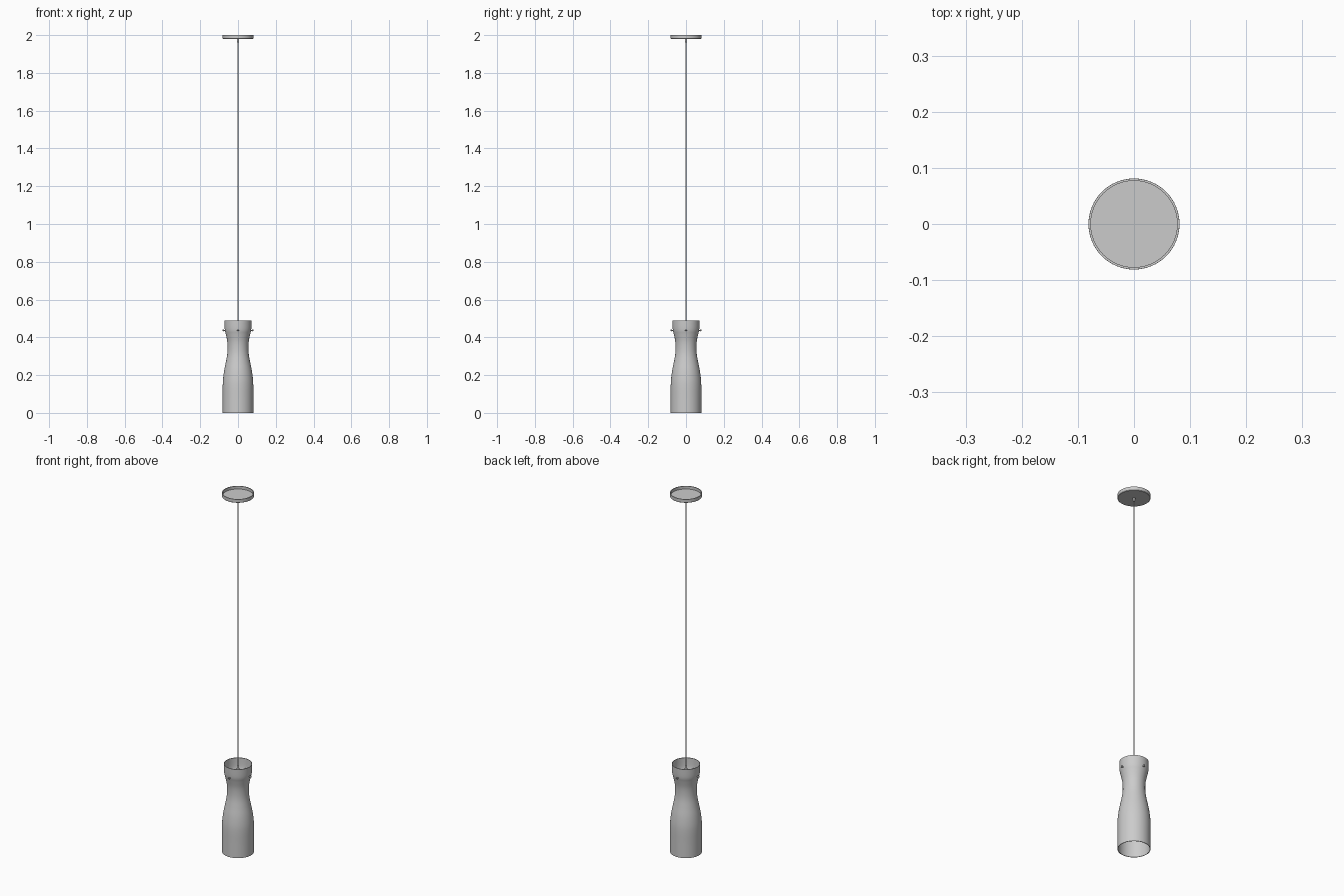
import bpy, bmesh, math
from mathutils import Vector, geometry

if "Cube" in bpy.data.objects:
    bpy.data.objects.remove(bpy.data.objects["Cube"])


def lathe(name, profile, sides=64, closed=False):
    """Spin (radius, z) points around the z axis."""
    bm = bmesh.new()
    verts = [bm.verts.new((r, 0, z)) for r, z in profile]
    pairs = list(zip(verts, verts[1:]))
    if closed:
        pairs.append((verts[-1], verts[0]))
    edges = [bm.edges.new(p) for p in pairs]
    bmesh.ops.spin(bm, geom=verts + edges, axis=(0, 0, 1), cent=(0, 0, 0),
                   angle=math.tau, steps=sides, use_duplicate=False)
    bmesh.ops.remove_doubles(bm, verts=bm.verts, dist=0.00005)
    bmesh.ops.recalc_face_normals(bm, faces=bm.faces)
    mesh = bpy.data.meshes.new(name)
    bm.to_mesh(mesh)
    bm.free()
    obj = bpy.data.objects.new(name, mesh)
    bpy.context.collection.objects.link(obj)
    bpy.ops.object.select_all(action='DESELECT')
    obj.select_set(True)
    bpy.context.view_layer.objects.active = obj
    bpy.ops.object.shade_smooth_by_angle(angle=math.radians(35))
    return obj


def smooth_curve(points, steps=5):
    """Catmull-Rom curve through the profile points."""
    p = [Vector(points[0])] + [Vector(q) for q in points] + [Vector(points[-1])]
    out = []
    for i in range(1, len(p) - 2):
        a, b, c, d = p[i - 1:i + 3]
        for k in range(steps):
            t = k / steps
            out.append(0.5 * (2 * b + (c - a) * t + (2 * a - 5 * b + 4 * c - d) * t**2
                              + (3 * b - a - 3 * c + d) * t**3))
    return [tuple(v) for v in out] + [points[-1]]


# Bottle-shaped glass shade, thin walled and open at both ends
outer = smooth_curve([(0.081, 0.0), (0.081, 0.08), (0.081, 0.14), (0.079, 0.18),
                      (0.073, 0.225), (0.064, 0.27), (0.057, 0.31), (0.055, 0.345),
                      (0.057, 0.38), (0.064, 0.415), (0.069, 0.435), (0.071, 0.455),
                      (0.072, 0.49)])
inner = [(r - 0.003, z) for r, z in reversed(outer)]
lathe("shade", outer + inner, closed=True)

# Ceiling canopy: shallow cup open at the top
lathe("canopy", [(0, 1.98), (0.079, 1.98), (0.081, 1.982), (0.081, 2.0),
                 (0.077, 2.0), (0.077, 1.984), (0, 1.984)])

# Cord with a grip at each end
lathe("cord", [(0, 0.45), (0.0035, 0.45), (0.0035, 1.981), (0, 1.981)], 16)
lathe("canopy_cord_grip", [(0, 1.962), (0.005, 1.962), (0.0065, 1.981), (0, 1.981)], 24)
lathe("socket_cord_grip", [(0, 0.447), (0.0075, 0.447), (0.0055, 0.478), (0, 0.478)], 24)

# Lamp socket hidden inside the shade
lathe("lamp_socket", [(0, 0.35), (0.02, 0.35), (0.02, 0.442), (0.016, 0.448), (0, 0.448)], 32)

# Four pins carrying the shade, each with a rounded head outside
for i in range(4):
    pin = lathe(f"pin_{i + 1}", [(0, 0.018), (0.0025, 0.018), (0.0025, 0.075),
                                 (0.005, 0.0755), (0.005, 0.079), (0.0035, 0.081),
                                 (0, 0.0815)], 16)
    pin.rotation_euler = (0, math.pi / 2, i * math.pi / 2)
    pin.location.z = 0.437
